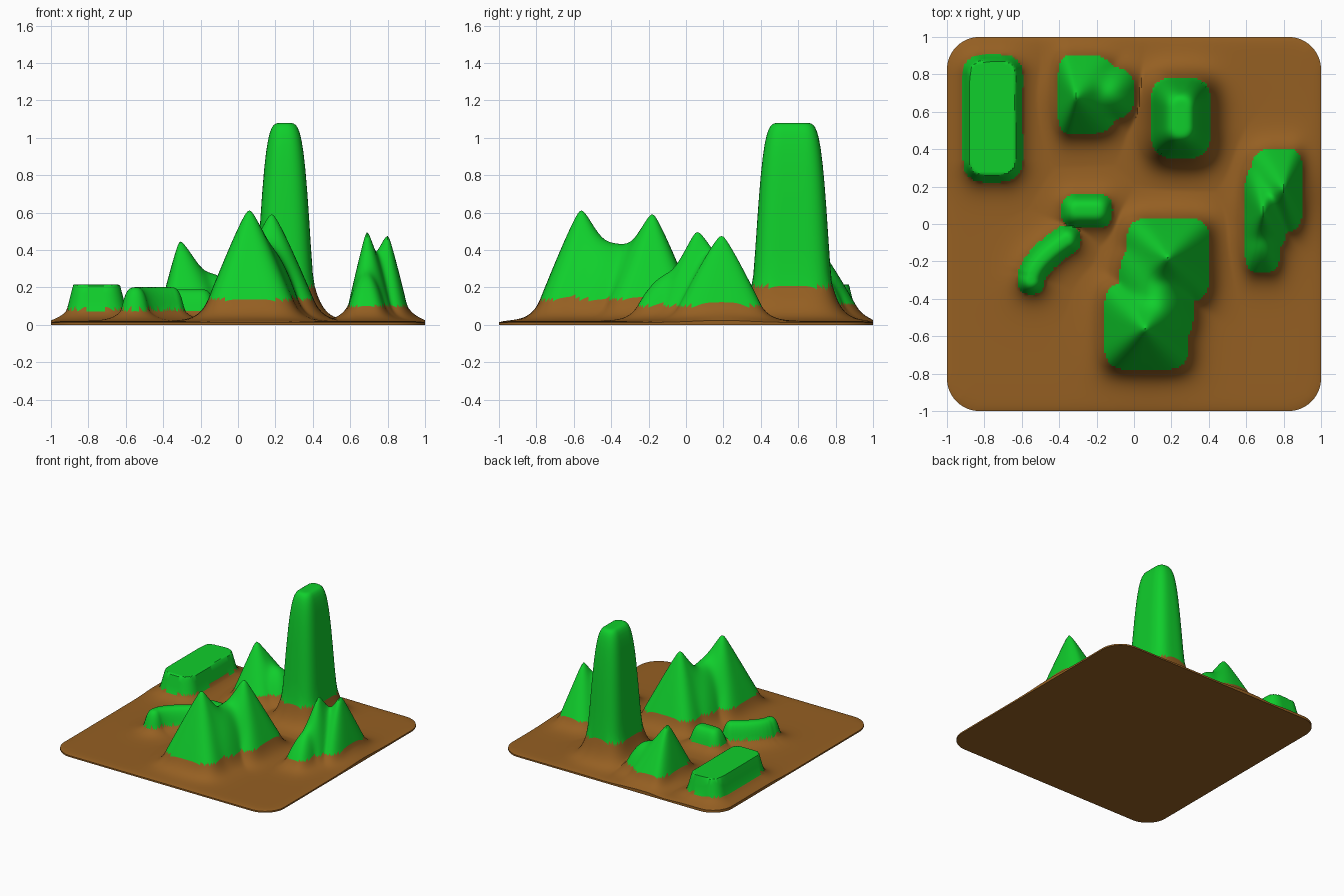
import bpy, bmesh, math

if "Cube" in bpy.data.objects:
    bpy.data.objects.remove(bpy.data.objects["Cube"])

N = 200          # grid cells per side
BASE = 0.02      # slab thickness
CORNER = 0.175
# Slope profiles: t runs from 0 at the crest to 1 at the foot
TIP = .06


def peak(t):
    s = math.sqrt(t * t + TIP * TIP) - TIP
    return 1 - (s / (math.sqrt(1 + TIP * TIP) - TIP)) ** 1.1


def dome(t):
    return 1 - t ** 2


def flat(t):
    return 1 - t ** 3.2


def tower(t):
    return (1 - t ** 5) ** 2


def mesa(t):
    return min(1, (1 - t) / .32)


def lobe(x, y, top, x0, x1, y0, y1, slope, crest=(0, 0), n=3.5):
    return dict(x=x, y=y, top=top, xs=(x0, x1), ys=(y0, y1), slope=slope, crest=crest, n=n)


# Curved mound: blobs along a bent path
def mound_arc():
    out = []
    for s in range(12):
        u = s / 11
        x, y = -.55 + .19 * u ** 1.4, -.3 + .215 * u ** .8
        out.append(lobe(x, y, .2, x - .075, x + .075, y - .078, y + .078, flat, n=2.2))
    return out


HILLS = {
    "mesa": [lobe(-.76, .57, .215, -.915, -.595, .225, .905, mesa, (.05, .23), 2.2)],
    "pointed_hill": [lobe(-.31, .68, .445, -.41, -.09, .48, .905, peak),
                     lobe(-.14, .7, .27, -.3, .005, .56, .84, dome, n=2.6)],
    "tower_rock": [lobe(.25, .57, 1.08, .09, .41, .35, .785, tower, (0, .05), 3.2)],
    "twin_ridge": [lobe(.8, .19, .475, .62, .905, -.04, .405, peak),
                   lobe(.69, .06, .495, .59, .82, -.14, .32, peak),
                   lobe(.685, -.06, .28, .59, .785, -.26, .1, dome)],
    "large_twin_hill": [lobe(.06, -.56, .61, -.16, .295, -.78, -.31, peak, n=4.5),
                        lobe(.18, -.18, .59, -.04, .405, -.42, .035, peak, n=4.5),
                        lobe(.12, -.38, .43, -.08, .32, -.66, -.1, dome)],
    "curved_mound": mound_arc(),
    "small_mound": [lobe(-.25, .075, .19, -.39, -.115, -.02, .16, flat, (.05, 0), 2.6)],
}
# Taller hills have a higher earth skirt
FOOT = {k: .045 + .15 * max(L["top"] for L in v) for k, v in HILLS.items()}
FOOT["twin_ridge"] = .1


def lobe_height(L, foot, x, y):
    """Crest-to-foot parameter and height above the slab."""
    a, b = L["crest"]
    dx, dy = max(0, abs(x - L["x"]) - a), max(0, abs(y - L["y"]) - b)
    u = dx / (abs(L["xs"][x > L["x"]] - L["x"]) - a)
    v = dy / (abs(L["ys"][y > L["y"]] - L["y"]) - b)
    n = L["n"]
    t = (u ** n + v ** n) ** (1 / n)
    if t <= 1:
        # Rounder sections towards the crest
        m = 2 + (n - 2) * t
        t = min(1, (u ** m + v ** m) ** (1 / m))
        return t, foot + (L["top"] - foot) * L["slope"](t) - BASE
    d = math.hypot(dx, dy) * (1 - 1 / t)
    return t, (foot - BASE) * math.exp(-d / .05)


def round_square(x, y):
    """Pull the square grid's corners in to an arc."""
    m, s = max(abs(x), abs(y)), min(abs(x), abs(y))
    c = 1 - CORNER
    if m == 0 or s / m <= c:
        return x, y
    a = s / m
    disc = (c * (a + 1)) ** 2 - (a * a + 1) * (2 * c * c - CORNER ** 2)
    k = (c * (a + 1) + math.sqrt(max(disc, 0))) / (a * a + 1)
    f = 1 + (k - 1) * m ** 8
    return x * f, y * f


def sample(x, y):
    """Blend all lobes; return height and the hill owning the point."""
    total, best, owner = 0, 0, "ground"
    for name, lobes in HILLS.items():
        p = 60 if name == "curved_mound" else 6
        hill = 0
        for L in lobes:
            t, h = lobe_height(L, FOOT[name], x, y)
            hill += max(h, 1e-4) ** p
            if t <= 1 and h > best:
                best, owner = h, name
        total += hill ** (10 / p)
    return BASE + total ** .1, owner


def material(name, col):
    m = bpy.data.materials.new(name)
    m.diffuse_color = (*col, 1)
    m.use_nodes = True
    m.node_tree.nodes["Principled BSDF"].inputs["Base Color"].default_value = m.diffuse_color
    return m


earth = material("earth", (.3, .115, .016))
grass = material("grass", (.005, .62, .025))

# Shared height field, thinning a little at the rim
pts = {}
for i in range(N + 1):
    for j in range(N + 1):
        gx, gy = 2 * i / N - 1, 2 * j / N - 1
        x, y = round_square(gx, gy)
        rim_drop = .008 * max(abs(gx), abs(gy)) ** 40
        pts[i, j] = (x, y, sample(x, y)[0] - rim_drop)

# Sort the cells into ground and hills
cells = {name: [] for name in ["ground", *HILLS]}
for i in range(N):
    for j in range(N):
        q = [(i, j), (i + 1, j), (i + 1, j + 1), (i, j + 1)]
        cx = sum(pts[k][0] for k in q) / 4
        cy = sum(pts[k][1] for k in q) / 4
        cells[sample(cx, cy)[1]].append(q)


def build(name, quads, mat):
    bm = bmesh.new()
    made = {}
    for q in quads:
        for k in q:
            if k not in made:
                made[k] = bm.verts.new(pts[k])
        bm.faces.new([made[k] for k in q])
    if name == "ground":
        # Slab rim and underside
        r = range(N)
        rim = ([(i, 0) for i in r] + [(N, j) for j in r]
               + [(N - i, N) for i in r] + [(0, N - j) for j in r])
        low = [bm.verts.new((pts[k][0], pts[k][1], 0)) for k in rim]
        for s in range(len(rim)):
            e = (s + 1) % len(rim)
            bm.faces.new((made[rim[e]], made[rim[s]], low[s], low[e]))
        bm.faces.new(low[::-1])
    me = bpy.data.meshes.new(name)
    bm.to_mesh(me)
    bm.free()
    me.materials.append(mat)
    ob = bpy.data.objects.new(name, me)
    bpy.context.collection.objects.link(ob)
    bpy.ops.object.select_all(action='DESELECT')
    ob.select_set(True)
    bpy.context.view_layer.objects.active = ob
    bpy.ops.object.shade_smooth_by_angle(angle=math.radians(40))


for name, quads in cells.items():
    build(name, quads, earth if name == "ground" else grass)
